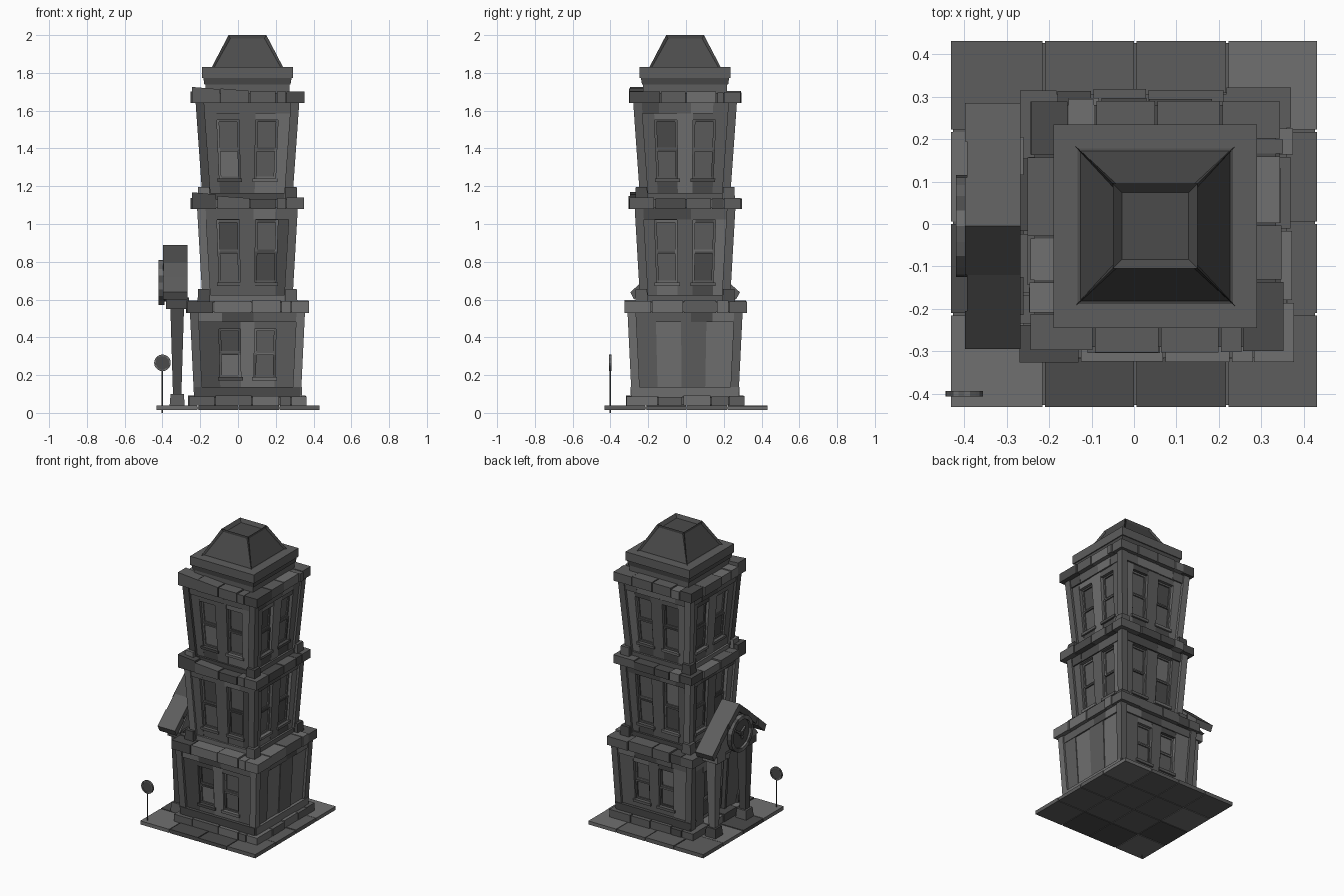
import bpy, bmesh, math, random
from mathutils import Vector, Matrix

if "Cube" in bpy.data.objects:
    bpy.data.objects.remove(bpy.data.objects["Cube"])

random.seed(4)
CX, CY = 0.05, -0.005
parts = {}

# Dark stone shades, varied stone by stone
stone = []
for v in (.07, .11, .16):
    m = bpy.data.materials.new("dark_stone")
    m.diffuse_color = (v, v, v, 1)
    m.use_nodes = True
    m.node_tree.nodes["Principled BSDF"].inputs["Base Color"].default_value = m.diffuse_color
    stone.append(m)


def bm_of(name):
    return parts.setdefault(name, bmesh.new())


def hexa(name, pts):
    """Solid from 4 bottom points and 4 top points."""
    bm = bm_of(name)
    v = [bm.verts.new(p) for p in pts]
    fs = [bm.faces.new([v[i] for i in q]) for q in
          ((3, 2, 1, 0), (4, 5, 6, 7), (0, 1, 5, 4), (1, 2, 6, 5), (2, 3, 7, 6), (3, 0, 4, 7))]
    shade = random.choice((0, 1, 1, 2))
    for f in fs:
        f.material_index = shade
    bmesh.ops.recalc_face_normals(bm, faces=fs)
    return fs


def box(name, x0, x1, y0, y1, z0, z1):
    return hexa(name, [(x, y, z) for z in (z0, z1)
                       for x, y in ((x0, y0), (x1, y0), (x1, y1), (x0, y1))])


def frustum(name, h0, h1, z0, z1, cx=CX, cy=CY):
    return hexa(name, [(cx + a * h, cy + b * h, z) for h, z in ((h0, z0), (h1, z1))
                       for a, b in ((-1, -1), (1, -1), (1, 1), (-1, 1))])


def cyl(name, r, depth, loc, axis, seg=16):
    rot = {'X': Matrix.Rotation(math.pi / 2, 4, 'Y'), 'Y': Matrix.Rotation(math.pi / 2, 4, 'X'),
           'Z': Matrix()}[axis]
    bmesh.ops.create_cone(bm_of(name), cap_ends=True, segments=seg, radius1=r, radius2=r,
                          depth=depth, matrix=Matrix.Translation(loc) @ rot)


def ring(name, ro, ri, depth, loc, axis, seg=20):
    def pt(r, a, s):
        c, n = r * math.cos(a), r * math.sin(a)
        return Vector(loc) + Vector((s, c, n) if axis == 'X' else (c, s, n))
    for i in range(seg):
        a, b = (2 * math.pi * (i + k) / seg for k in (0, 1))
        hexa(name, [pt(r, t, s) for s in (-depth / 2, depth / 2)
                    for r, t in ((ri, a), (ro, a), (ro, b), (ri, b))])


class Storey:
    """Wall coordinates: side k, u along the wall, d outward from the leaning wall plane."""
    def __init__(s, z0, z1, h0, h1):
        s.z0, s.z1, s.h0, s.h1 = z0, z1, h0, h1

    def w(s, z):
        return s.h0 + (s.h1 - s.h0) * (z - s.z0) / (s.z1 - s.z0)

    def block(s, name, k, u0, u1, z0, z1, d0, d1):
        a = k * math.pi / 2
        out, tan = Vector((math.sin(a), -math.cos(a), 0)), Vector((math.cos(a), math.sin(a), 0))
        mid = (s.h0 + s.h1) / 2
        return hexa(name, [Vector((CX, CY, z)) + out * (s.w(z) + d) + tan * (u * s.w(z) / mid)
                           for z in (z0, z1) for u, d in ((u0, d0), (u1, d0), (u1, d1), (u0, d1))])

    def shell(s):
        frustum("wall_core", s.h0 - .05, s.h1 - .05, s.z0, s.z1)
        for a in (-1, 1):
            for b in (-1, 1):
                p = []
                for z in (s.z0, s.z1):
                    lo, hi = s.w(z) - .045, s.w(z)
                    p += [(CX + a * i, CY + b * j, z) for i, j in ((lo, lo), (hi, lo), (hi, hi), (lo, hi))]
                hexa("corner_pilasters", p)

    def window(s, k, c, hw, z0, z1):
        zm = (z0 + z1) / 2
        for a, b, d in ((z0, zm, -.030), (zm, z1, -.037)):
            s.block("window_glass", k, c - hw, c + hw, a, b, -.055, d - .008)
            for u0, u1, p, q in ((c - hw, c - hw + .011, a, b), (c + hw - .011, c + hw, a, b),
                                 (c - hw, c + hw, a, a + .011), (c - hw, c + hw, b - .011, b)):
                s.block("window_frames", k, u0, u1, p, q, -.055, d)
        s.block("window_sills", k, c - hw - .012, c + hw + .012, z0 - .018, z0, -.055, -.006)

    def window_wall(s, k, c, hw, z0, z1):
        e = (s.h0 + s.h1) / 2 - .04
        for u0, u1 in ((-e, -c - hw), (-c + hw, c - hw), (c + hw, e)):
            s.block("wall_panels", k, u0, u1, s.z0, s.z1, -.06, random.uniform(-.02, -.013))
        for m in (-c, c):
            s.block("wall_panels", k, m - hw, m + hw, s.z0, z0, -.06, -.018)
            s.block("wall_panels", k, m - hw, m + hw, z1, s.z1, -.06, -.018)
            s.window(k, m, hw, z0, z1)

    def frieze(s, k, h):
        e = (s.h0 + s.h1) / 2 - .02
        cut = [-e, -.13, .03, .14, e]
        for a, b in zip(cut, cut[1:]):
            s.block("frieze_stones", k, a, b, s.z1 - h, s.z1, -.06, random.uniform(-.011, -.006))


def course(name, half, z0, z1, jit=.005, depth=.09, lift=0):
    """Ring of uneven stones; the front left ones can be lifted."""
    frustum(name, half - .012, half - .012, z0 + .004, z1 - .006)
    for k in range(4):
        rot = Matrix.Rotation(k * math.pi / 2, 4, 'Z')
        cut = [-half] + [half * t + random.uniform(-.02, .02) for t in (-.5, .02, .5)] + [half - depth]
        for i, (a, b) in enumerate(zip(cut, cut[1:])):
            o, t = half + random.uniform(-jit, jit), z1 + random.uniform(-jit, jit)
            la, lb = ((lift, lift * .6), (lift * .6, lift * .2))[i] if k == 0 and i < 2 else (0, 0)
            a, b, n = a + .003, b - .003, depth - half
            p = [(a, -o, z0), (b, -o, z0), (b, n, z0), (a, n, z0),
                 (a, -o, t + la), (b, -o, t + lb), (b, n, t + lb), (a, n, t + la)]
            hexa(name, [rot @ Vector(q) + Vector((CX, CY, 0)) for q in p])


# Paved ground slab
box("slab_bed", -.427, .427, -.427, .427, .018, .034)
cut = [-.435, -.213, .003, .22, .435]
for i in range(4):
    for j in range(4):
        box("paving_tiles", cut[i] + .003, cut[i + 1] - .003, cut[j] + .003, cut[j + 1] - .003,
            .014, .04 + random.uniform(-.003, .001))

# Ground storey: plinth, windows front and back, planks on right, entrance on left
course("plinth_stones", .312, .038, .088, .004, .08)
g = Storey(.085, .54, .283, .305)
g.shell()
for k in (0, 2):
    g.window_wall(k, .092, .056, .19, .445)
for k in (1, 3):
    cut = [-.26, -.15, -.02, .11, .26]
    for i in range(4):
        if k == 1 or i in (0, 3):
            g.block("wall_planks", k, cut[i], cut[i + 1], .085, .54, -.06, -.012 - .005 * (i % 2))
for k in range(4):
    g.frieze(k, .06)
    if k != 3:
        g.block("base_band", k, -.29, .29, .085, .138, -.06, .004)
g.block("door_lintel", 3, -.16, .12, .44, .54, -.06, -.008)
for c in (-.083, .045):
    g.block("double_door", 3, c - .058, c + .058, .09, .44, -.055, -.04)
    for z0, z1 in ((.12, .22), (.25, .42)):
        g.block("door_panels", 3, c - .04, c + .04, z0, z1, -.045, -.03)
for c in (-.148, -.019, .108):
    g.block("door_frame", 3, c - .01, c + .01, .085, .45, -.055, -.012)
course("lower_cornice", .323, .53, .592)

# Two upper storeys
for z0, z1, h0, h1, w0, w1 in ((.59, 1.09, .238, .267, .69, 1.02), (1.13, 1.65, .238, .275, 1.24, 1.55)):
    s = Storey(z0, z1, h0, h1)
    s.shell()
    for k in range(4):
        s.window_wall(k, .098, .057, w0, w1)
        s.frieze(k, .065)
        s.block("base_band", k, -.23, .23, z0, z0 + .035, -.06, -.004)
    for a in (-1, 1):
        for b in (-1, 1):
            frustum("pilaster_bases", .033, .03, z0, z0 + .065, CX + a * .231, CY + b * .231)
course("middle_cornice", .297, 1.08, 1.135, lift=.03)
course("upper_cornice", .297, 1.64, 1.70, lift=.03)

# Roof cap and panelled hipped roof
frustum("roof_neck", .222, .222, 1.69, 1.745)
frustum("roof_cap", .228, .234, 1.738, 1.775)
frustum("roof_cap", .24, .24, 1.772, 1.83)
fs = frustum("hipped_roof", .19, .1, 1.828, 2.0)
bm = bm_of("hipped_roof")
bmesh.ops.inset_individual(bm, faces=fs[2:], thickness=.018, depth=-.01)
bmesh.ops.inset_individual(bm, faces=[fs[1]], thickness=.03, depth=-.02)

# Porch: flared columns, beams, gable and stone roof tiles
PY = -.005
for y in (PY - .165, PY + .165):
    frustum("porch_columns", .022, .036, .09, .55, -.322, y)
    frustum("column_bases", .04, .035, .038, .1, -.322, y)
    box("porch_beams", -.38, -.26, y - .045, y + .045, .55, .61)
box("porch_beams", -.345, -.29, PY - .16, PY + .16, .555, .61)
hexa("porch_gable", [(x, PY + sy * h, z) for h, z in ((.23, .6), (.01, .84))
                     for x, sy in ((-.38, -1), (-.275, -1), (-.275, 1), (-.38, 1))])
for sgn in (-1, 1):
    cut = [(0, .885), (.115, .79), (.2, .715), (.29, .635)]
    for i, ((ya, za), (yb, zb)) in enumerate(zip(cut, cut[1:])):
        xo, xi = -.398 + .004 * (i % 2), -.268
        n = .02 if i == 2 else .012
        hexa("porch_roof_tiles", [(x, PY + sgn * y, z) for y, z, y2, z2 in
                                  ((ya, za - .05, yb - n, zb - .035), (ya, za + .004, yb, zb + .004))
                                  for x, y, z in ((xo, y, z), (xo, y2, z2), (xi, y2, z2), (xi, y, z))])

# Round clock on the gable
ring("clock_rim", .12, .095, .03, (-.405, PY, .69), 'X')
cyl("clock_face", .1, .03, (-.39, PY, .69), 'X', 20)
cyl("clock_hub", .016, .02, (-.41, PY, .69), 'X', 10)
for ang, ln in ((.6, .075), (2.5, .055), (-1.9, .04)):
    dy, dz = math.cos(ang), math.sin(ang)
    hexa("clock_hands", [(x, PY + dy * l - dz * w, .69 + dz * l + dy * w) for x in (-.417, -.402)
                         for l, w in ((0, -.009), (ln, -.005), (ln, .005), (0, .009))])

# Street sign
cyl("sign_pole", .004, .23, (-.4, -.4, .115), 'Z', 8)
cyl("sign_disc", .04, .008, (-.4, -.4, .265), 'Y', 20)
ring("sign_rim", .044, .035, .013, (-.4, -.4, .265), 'Y')

for name, bm in parts.items():
    me = bpy.data.meshes.new(name)
    bmesh.ops.recalc_face_normals(bm, faces=bm.faces[:])
    bm.to_mesh(me)
    bm.free()
    for m in stone:
        me.materials.append(m)
    bpy.context.scene.collection.objects.link(bpy.data.objects.new(name, me))
